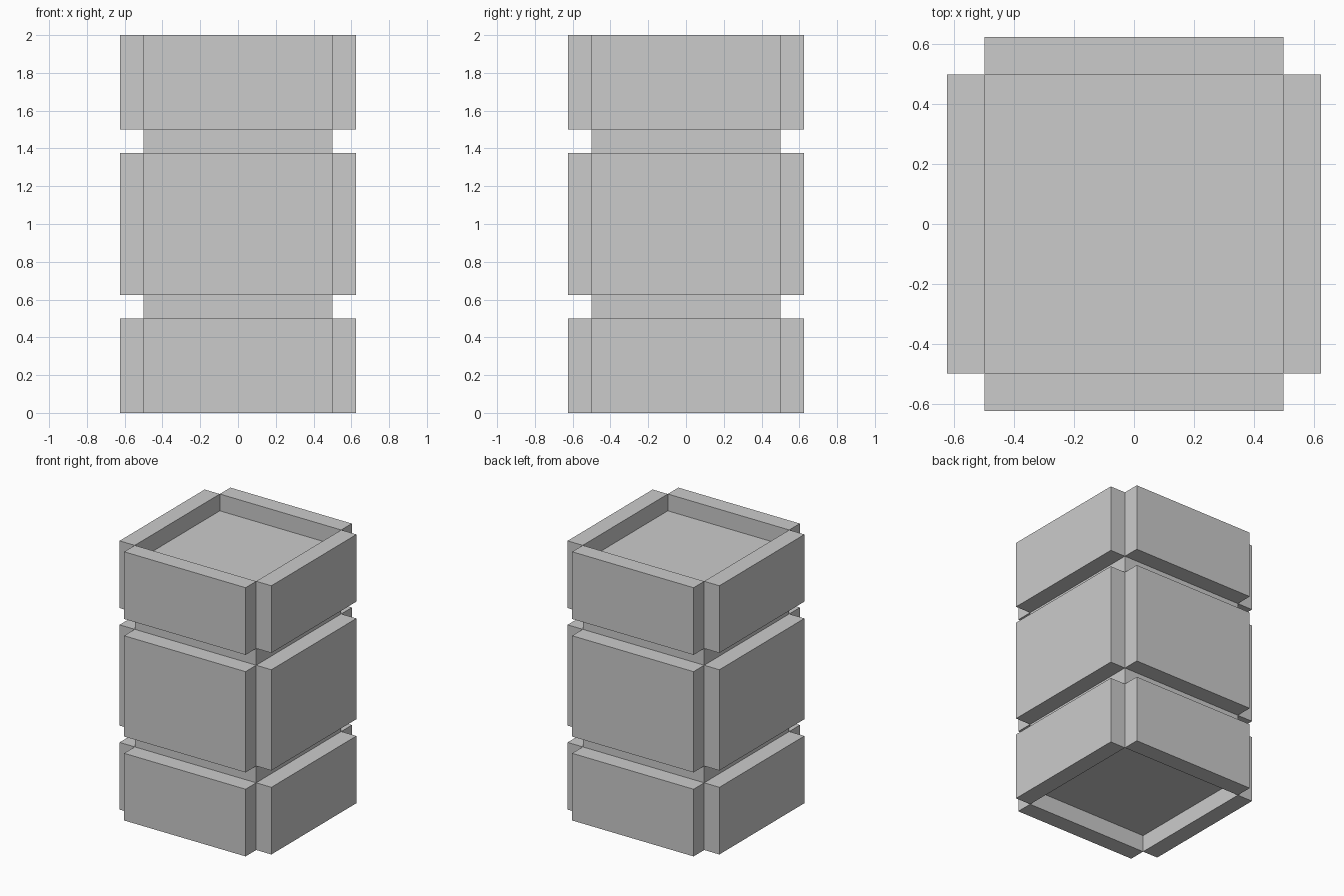
import bpy
import bmesh
from mathutils import Matrix, Vector

if "Cube" in bpy.data.objects:
    bpy.data.objects.remove(bpy.data.objects["Cube"])

HALF = 0.5      # half width of the core
THICK = 0.125   # panel thickness, also the depth of the end recesses


def add_box(name, low, high):
    """Make a box object spanning two opposite corners."""
    low, high = Vector(low), Vector(high)
    bm = bmesh.new()
    bmesh.ops.create_cube(bm, size=1.0, matrix=Matrix.Translation((low + high) / 2)
                          @ Matrix.Diagonal((*(high - low), 1.0)))
    mesh = bpy.data.meshes.new(name)
    bm.to_mesh(mesh)
    bm.free()
    obj = bpy.data.objects.new(name, mesh)
    bpy.context.collection.objects.link(obj)
    return obj


# Square core, set back from the panel rims at both ends
add_box("core", (-HALF, -HALF, THICK), (HALF, HALF, 2 - THICK))

# Three tiers of raised panels on all four sides
tiers = {"lower": (0.0, 0.5), "middle": (0.625, 1.375), "upper": (1.5, 2.0)}
outer = HALF + THICK
for tier, (z0, z1) in tiers.items():
    for side, sign in (("front", -1), ("back", 1)):
        y0, y1 = sorted((sign * HALF, sign * outer))
        add_box(f"{tier}_{side}_panel", (-HALF, y0, z0), (HALF, y1, z1))
    for side, sign in (("left", -1), ("right", 1)):
        x0, x1 = sorted((sign * HALF, sign * outer))
        add_box(f"{tier}_{side}_panel", (x0, -HALF, z0), (x1, HALF, z1))
